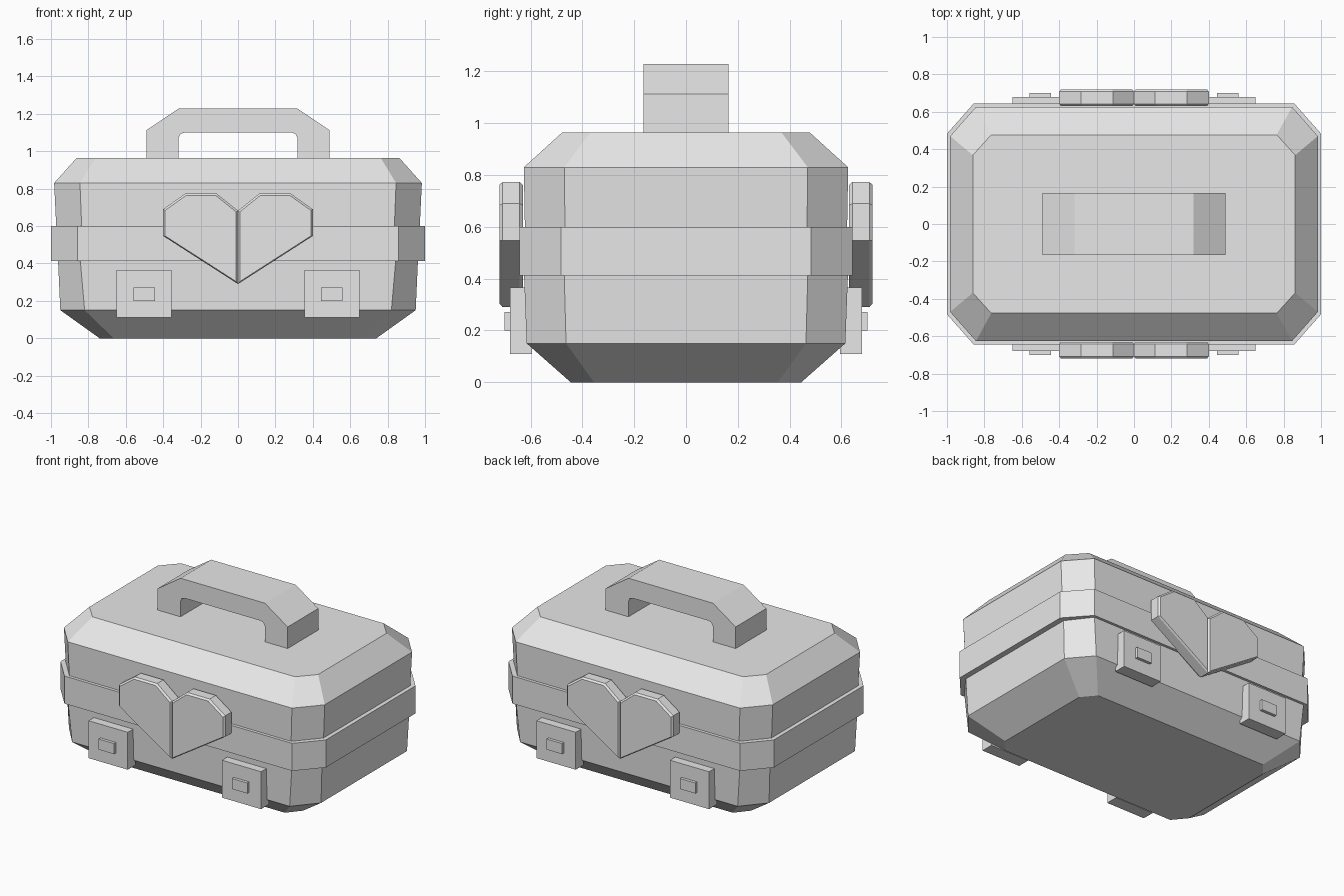
import bpy
import bmesh

cube = bpy.data.objects.get("Cube")
if cube:
    bpy.data.objects.remove(cube, do_unlink=True)

grey = bpy.data.materials.new("light grey")
grey.use_nodes = True
grey.diffuse_color = (0.8, 0.8, 0.8, 1)
grey.node_tree.nodes["Principled BSDF"].inputs["Base Color"].default_value = (0.8, 0.8, 0.8, 1)


def loft(name, rings):
    """Join equal-length rings of points into a closed, flat-shaded solid."""
    bm = bmesh.new()
    loops = [[bm.verts.new(p) for p in ring] for ring in rings]
    n = len(loops[0])
    for a, b in zip(loops, loops[1:]):
        for i in range(n):
            j = (i + 1) % n
            bm.faces.new((a[i], a[j], b[j], b[i]))
    bm.faces.new(loops[0][::-1])
    bm.faces.new(loops[-1])
    bmesh.ops.recalc_face_normals(bm, faces=bm.faces)
    mesh = bpy.data.meshes.new(name)
    bm.to_mesh(mesh)
    bm.free()
    mesh.materials.append(grey)
    obj = bpy.data.objects.new(name, mesh)
    bpy.context.collection.objects.link(obj)
    return obj


def octagon(z, x, y, flat_x, flat_y):
    """Rectangle with cut corners at height z."""
    quarter = [(x, flat_y), (flat_x, y)]
    pts = quarter + [(-a, b) for a, b in quarter[::-1]]
    pts += [(-a, -b) for a, b in pts]
    return [(a, b, z) for a, b in pts]


def plate(outline, y):
    return [(x, y, z) for x, z in outline]


def box(name, x0, x1, y0, y1, z0, z1):
    outline = [(x0, z0), (x1, z0), (x1, z1), (x0, z1)]
    return loft(name, [plate(outline, y0), plate(outline, y1)])


# Case: tapered base, raised belt and chamfered lid
loft("case", [octagon(*r) for r in [
    (0, 0.74, 0.445, 0.665, 0.355),
    (0.15, 0.95, 0.615, 0.82, 0.463),
    (0.412, 0.962, 0.625, 0.843, 0.47),
    (0.412, 1.0, 0.643, 0.858, 0.483),
    (0.60, 1.0, 0.643, 0.858, 0.483),
    (0.60, 0.972, 0.622, 0.836, 0.467),
    (0.83, 0.983, 0.626, 0.845, 0.47),
    (0.965, 0.862, 0.477, 0.763, 0.368),
]])

# Handle arch
arch = [(0.49, 0.95), (0.49, 1.112), (0.318, 1.228)]
inner = [(0.285, 1.1), (0.308, 1.092), (0.318, 1.07), (0.318, 0.95)]
arch = arch + [(-x, z) for x, z in arch[::-1]]
arch += [(-x, z) for x, z in inner[::-1]] + inner
loft("handle", [plate(arch, -0.165), plate(arch, 0.165)])

# Heart clasps and latches on both long sides
half = [(0, 0.29), (0.4, 0.547), (0.4, 0.69), (0.283, 0.773), (0.113, 0.773), (0, 0.682)]
small = [(0.2 + (x - 0.2) * 0.95, 0.56 + (z - 0.56) * 0.95) for x, z in half]
layers = [(small, 0.63), (half, 0.642), (half, 0.708), (small, 0.72)]

for end, s in (("front", -1), ("back", 1)):
    for side, m in (("left", 1), ("right", -1)):
        tag = f"{end}_{side}"
        loft(f"heart_half_{tag}",
             [plate([(m * x, z) for x, z in outline], s * y) for outline, y in layers])
        box(f"latch_{tag}", m * 0.355, m * 0.65, s * 0.595, s * 0.68, 0.11, 0.365)
        box(f"latch_button_{tag}", m * 0.445, m * 0.56, s * 0.67, s * 0.70, 0.2, 0.272)
